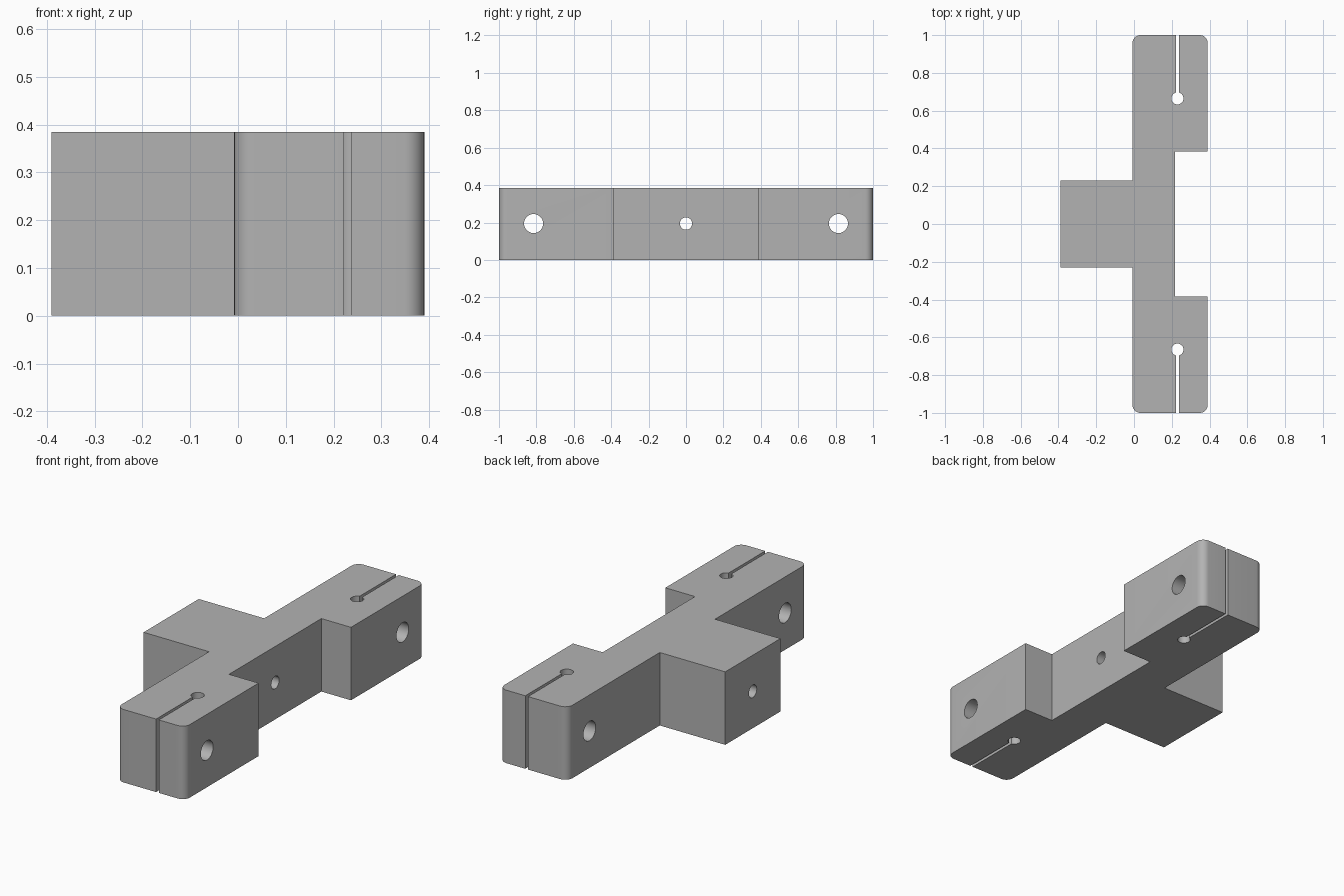
import bpy, bmesh, math
from mathutils import Vector, Matrix

if "Cube" in bpy.data.objects:
    bpy.data.objects.remove(bpy.data.objects["Cube"], do_unlink=True)

HEIGHT = 0.385
X_BACK, X_MID, X_FRONT = -0.39, -0.008, 0.39   # stub end, bar back, jaw face
NOTCH_X, NOTCH_Y, STUB_Y = 0.217, 0.385, 0.23
CORNER = 0.042
SLOT_X, SLOT_HALF, SLOT_END, SLOT_R = 0.23, 0.008, 0.665, 0.032

grey = bpy.data.materials.new("plain grey")
grey.use_nodes = True
colour = (0.45, 0.45, 0.45, 1)
grey.diffuse_color = colour
grey.node_tree.nodes["Principled BSDF"].inputs["Base Color"].default_value = colour


def arc(cx, cy, r, start, end, steps):
    return [(cx + r * math.cos(a), cy + r * math.sin(a))
            for a in (start + (end - start) * i / steps for i in range(steps + 1))]


# Half outline on the +y side, from the notch round to the stub
gap = math.asin(SLOT_HALF / SLOT_R)
quarter = math.pi / 2
half = [(NOTCH_X, NOTCH_Y), (X_FRONT, NOTCH_Y)]
half += arc(X_FRONT - CORNER, 1 - CORNER, CORNER, 0, quarter, 8)
half += [(SLOT_X + SLOT_HALF, 1)]
half += arc(SLOT_X, SLOT_END, SLOT_R, quarter - gap, gap - 3 * quarter, 32)
half += [(SLOT_X - SLOT_HALF, 1)]
half += arc(X_MID + CORNER, 1 - CORNER, CORNER, quarter, 2 * quarter, 8)
half += [(X_MID, STUB_Y), (X_BACK, STUB_Y)]
outline = half + [(x, -y) for x, y in reversed(half)]

# Clamp body extruded from the mirrored outline
bm = bmesh.new()
base = bm.faces.new([bm.verts.new((x, y, 0)) for x, y in outline])
top = bmesh.ops.extrude_face_region(bm, geom=[base])["geom"]
bmesh.ops.translate(bm, vec=Vector((0, 0, HEIGHT)),
                    verts=[v for v in top if isinstance(v, bmesh.types.BMVert)])
bmesh.ops.recalc_face_normals(bm, faces=bm.faces)
mesh = bpy.data.meshes.new("clamp_body")
bm.to_mesh(mesh)
bm.free()
mesh.materials.append(grey)
body = bpy.data.objects.new("clamp_body", mesh)
bpy.context.collection.objects.link(body)


# Cross bores running along x
def drill(name, y, radius):
    bm = bmesh.new()
    bmesh.ops.create_cone(bm, cap_ends=True, segments=40, radius1=radius, radius2=radius, depth=1,
                          matrix=Matrix.Translation((0, y, HEIGHT / 2 + 0.002))
                          @ Matrix.Rotation(quarter, 4, 'Y'))
    mesh = bpy.data.meshes.new(name)
    bm.to_mesh(mesh)
    bm.free()
    mesh.materials.append(grey)
    cutter = bpy.data.objects.new(name, mesh)
    bpy.context.collection.objects.link(cutter)
    cutter.hide_render = True
    bpy.context.view_layer.objects.active = body
    mod = body.modifiers.new(name, 'BOOLEAN')
    mod.operation, mod.solver, mod.object = 'DIFFERENCE', 'EXACT', cutter
    bpy.ops.object.modifier_apply(modifier=mod.name)
    bpy.data.objects.remove(cutter, do_unlink=True)


drill("back_screw_bore", 0.815, 0.051)
drill("front_screw_bore", -0.815, 0.051)
drill("centre_bore", 0, 0.033)

# Smooth the rounded corners and bores only
bpy.ops.object.select_all(action='DESELECT')
body.select_set(True)
bpy.context.view_layer.objects.active = body
bpy.ops.object.shade_smooth_by_angle(angle=math.radians(30))
